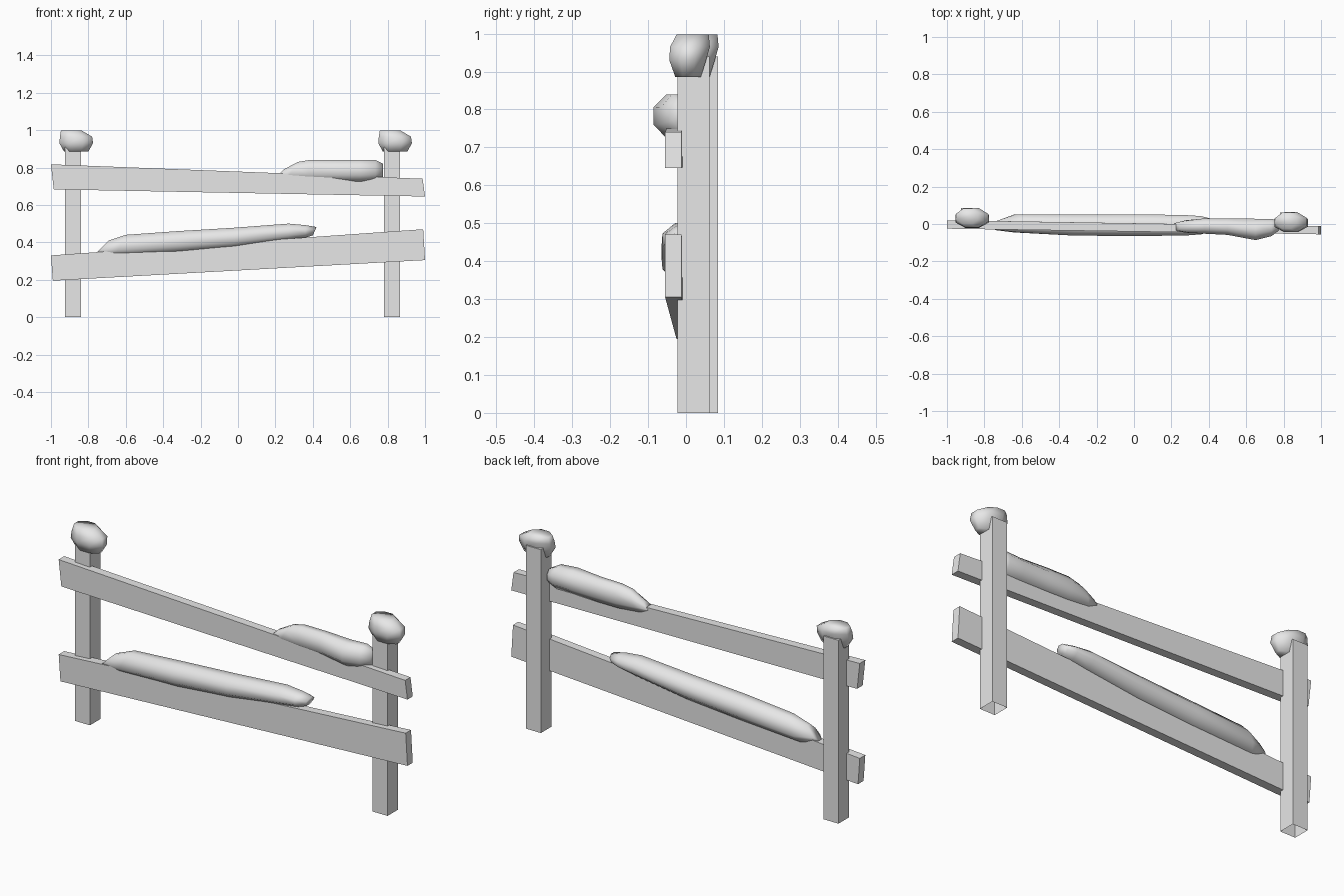
import bpy, bmesh, math

cube = bpy.data.objects.get("Cube")
if cube:
    bpy.data.objects.remove(cube, do_unlink=True)

grey = bpy.data.materials.new("light_grey")
grey.use_nodes = True
grey.diffuse_color = (0.8, 0.8, 0.8, 1)
grey.node_tree.nodes["Principled BSDF"].inputs["Base Color"].default_value = (0.8, 0.8, 0.8, 1)


def loft(name, rings, close_start=True, smooth=False):
    """Skin a list of rings of points and cap the ends."""
    bm = bmesh.new()
    loops = [[bm.verts.new(p) for p in ring] for ring in rings]
    n = len(loops[0])
    for a, b in zip(loops, loops[1:]):
        for i in range(n):
            j = (i + 1) % n
            bm.faces.new((a[i], a[j], b[j], b[i]))
    bm.faces.new(loops[-1])
    # a temporary start cap keeps the normals consistent on open parts
    start = bm.faces.new(loops[0][::-1])
    bmesh.ops.recalc_face_normals(bm, faces=bm.faces)
    if not close_start:
        bmesh.ops.delete(bm, geom=[start], context='FACES_ONLY')
    for f in bm.faces:
        f.smooth = smooth
    mesh = bpy.data.meshes.new(name)
    bm.to_mesh(mesh)
    bm.free()
    mesh.materials.append(grey)
    ob = bpy.data.objects.new(name, mesh)
    bpy.context.collection.objects.link(ob)
    return ob


def rect(u0, u1, v0, v1):
    return [(u0, v0), (u1, v0), (u1, v1), (u0, v1)]


def octagon(u0, u1, v0, v1, cut=0.3):
    du, dv = (u1 - u0) * cut, (v1 - v0) * cut
    return [(u0 + du, v0), (u1 - du, v0), (u1, v0 + dv), (u1, v1 - dv),
            (u1 - du, v1), (u0 + du, v1), (u0, v1 - dv), (u0, v0 + dv)]


# Posts, open underneath, each with a lumpy snow cap
cap_levels = [(0.885, -0.93, -0.80, -0.005, 0.062),
              (0.93, -0.955, -0.775, -0.021, 0.076),
              (0.965, -0.952, -0.78, -0.019, 0.086),
              (0.997, -0.947, -0.835, -0.002, 0.083)]
for side, dx, dy in (("right", 0, 0), ("left", 1.705, -0.023)):
    base = rect(-0.925 + dx, -0.84 + dx, dy, 0.085 + dy)
    loft(side + "_post", [[(x, y, z) for x, y in base] for z in (0, 0.94)],
         close_start=False)
    loft(side + "_post_snow",
         [[(x + dx, y + dy, z) for x, y in octagon(*box)]
          for z, *box in cap_levels], smooth=True)

# Sloping rails: x at bottom, x at top, then y and z extents at each end
rails = {
    "upper_rail": ((-0.985, -1.0, -0.025, 0.02, 0.683, 0.817),
                   (1.0, 0.987, -0.055, -0.012, 0.645, 0.74)),
    "lower_rail": ((-0.99, -1.0, -0.025, 0.02, 0.195, 0.33),
                   (1.0, 0.99, -0.055, -0.012, 0.305, 0.47)),
}
for name, ends in rails.items():
    rings = []
    for xb, xt, y0, y1, z0, z1 in ends:
        rings.append([(xb if z == z0 else xt, y, z) for y, z in rect(y0, y1, z0, z1)])
    loft(name, rings)

# Snow drifts lying on the rails: x, lean of the section, y and z extents
drifts = {
    "upper_rail_snow": [(0.225, 0.02, -0.035, 0.005, 0.748, 0.79),
                        (0.29, 0.03, -0.047, 0.02, 0.735, 0.83),
                        (0.38, 0.0, -0.052, 0.03, 0.726, 0.84),
                        (0.50, 0.0, -0.058, 0.03, 0.725, 0.84),
                        (0.65, 0.0, -0.086, 0.028, 0.725, 0.84),
                        (0.735, 0.0, -0.065, 0.027, 0.728, 0.84),
                        (0.775, 0.0, -0.035, 0.02, 0.75, 0.82)],
    "lower_rail_snow": [(-0.725, 0.035, -0.033, 0.015, 0.342, 0.41),
                        (-0.63, 0.03, -0.045, 0.05, 0.325, 0.44),
                        (-0.32, 0.0, -0.062, 0.052, 0.345, 0.46),
                        (-0.02, 0.0, -0.064, 0.052, 0.37, 0.478),
                        (0.27, 0.0, -0.062, 0.048, 0.41, 0.50),
                        (0.36, 0.0, -0.055, 0.042, 0.425, 0.492),
                        (0.41, 0.01, -0.035, 0.028, 0.437, 0.482)],
}
for name, stations in drifts.items():
    rings = []
    for x, lean, y0, y1, z0, z1 in stations:
        mid, half = (z0 + z1) / 2, (z1 - z0) / 2
        rings.append([(x + lean * (z - mid) / half, y, z)
                      for y, z in octagon(y0, y1, z0, z1)])
    loft(name, rings, smooth=True)
